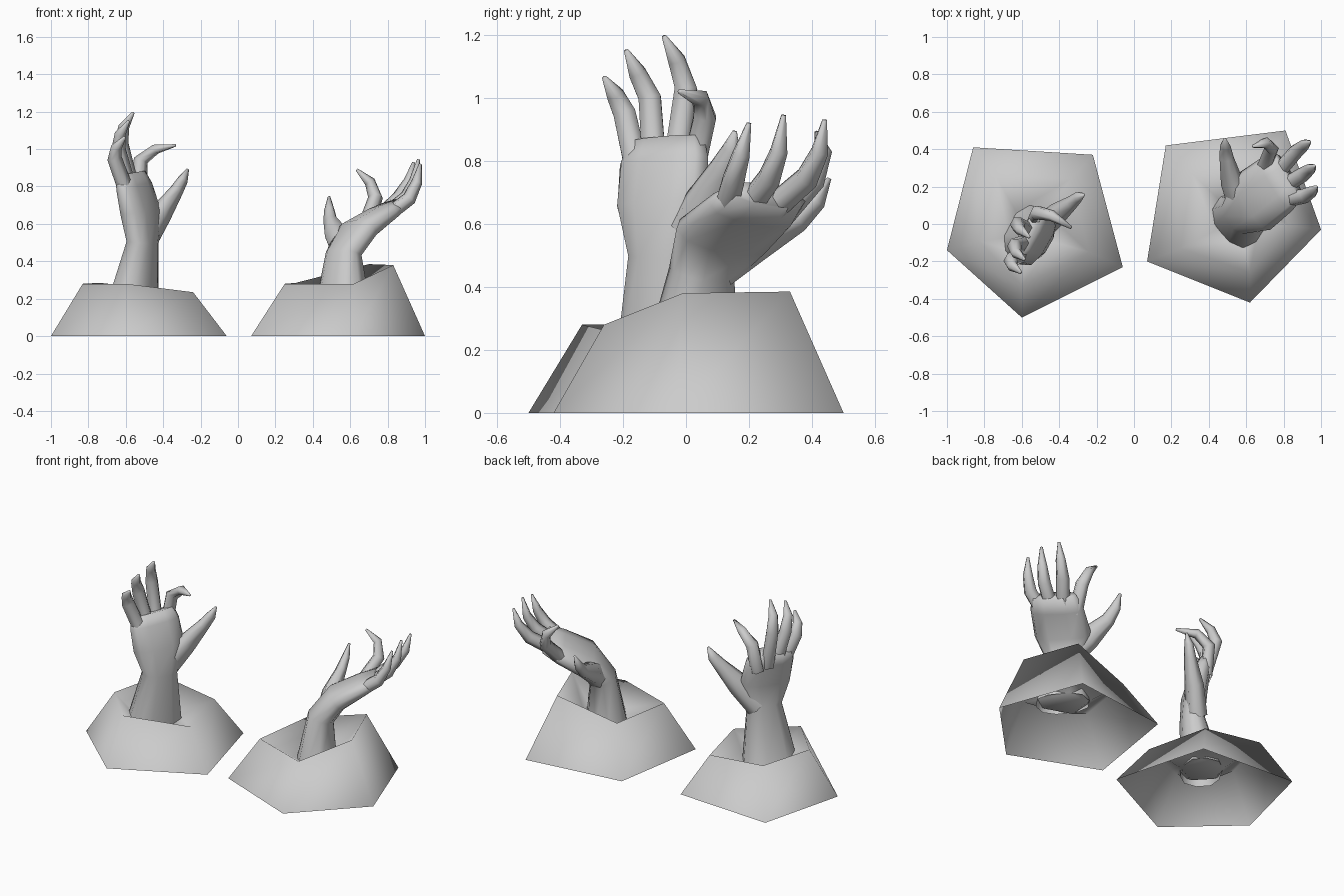
import bpy, bmesh, math
from mathutils import Vector

cube = bpy.data.objects.get("Cube")
if cube:
    bpy.data.objects.remove(cube, do_unlink=True)

clay = bpy.data.materials.new("clay_grey")
clay.use_nodes = True
clay.diffuse_color = (0.6, 0.6, 0.6, 1)
clay.node_tree.nodes["Principled BSDF"].inputs["Base Color"].default_value = (0.6, 0.6, 0.6, 1)


def finish(bm, name):
    bmesh.ops.recalc_face_normals(bm, faces=bm.faces)
    mesh = bpy.data.meshes.new(name)
    for f in bm.faces:
        f.smooth = True
    bm.to_mesh(mesh)
    bm.free()
    mesh.materials.append(clay)
    obj = bpy.data.objects.new(name, mesh)
    bpy.context.collection.objects.link(obj)


def skin(bm, rings):
    """Join neighbouring rings of vertices with quads."""
    for a, b in zip(rings, rings[1:]):
        n = len(a)
        for i in range(n):
            j = (i + 1) % n
            bm.faces.new((a[i], a[j], b[j], b[i]))


def full(t):
    """Swell a sine or cosine so that sections are rounder than an ellipse."""
    return math.copysign(abs(t) ** 0.8, t)


def loft(name, sections, across, sides, level_start=False):
    """Loft rounded sections (centre, half width, half thickness) along their path."""
    bm = bmesh.new()
    points = [Vector(s[0]) for s in sections]
    rings = []
    for k, (_, width, thick) in enumerate(sections):
        axis = (points[min(k + 1, len(points) - 1)] - points[max(k - 1, 0)]).normalized()
        if level_start and k == 0:
            axis = Vector((0, 0, 1))
        u = Vector(across)
        u = (u - axis * u.dot(axis)).normalized()
        v = axis.cross(u)
        rings.append([bm.verts.new(points[k]
                      + u * width * full(math.cos(math.tau * i / sides))
                      + v * thick * full(math.sin(math.tau * i / sides)))
                      for i in range(sides)])
    skin(bm, rings)
    bm.faces.new(rings[-1])
    finish(bm, name)


def mound(name, base, top, socket):
    """Open-bottomed five-sided plinth whose top dips into a wrist socket."""
    bm = bmesh.new()
    low = [bm.verts.new((x, y, 0)) for x, y in base]
    high = [bm.verts.new(p) for p in top]
    centre = Vector(socket)
    dip = []
    for p in top:
        q = centre.lerp(Vector(p), 0.4)
        dip.append(bm.verts.new((q.x, q.y, centre.z)))
    skin(bm, [low, high, dip])
    bm.faces.new(dip)
    finish(bm, name)


def hand(side, across, palm, fingers):
    loft(side + "_palm", palm, across, 10, True)
    for finger, path in fingers.items():
        # sturdy base, slimmer joints, pointed tip
        radii = (0.08, 0.07, 0.043, 0.033, 0.008) if finger == "thumb" else (0.043, 0.04, 0.03, 0.008)
        flat = 0.75 if finger == "thumb" else 0.9
        loft(side + "_" + finger, [(p, r, r * flat) for p, r in zip(path, radii)], across, 6)


# Plinths
mound("right_mound",
      [(-1, -.14), (-.6, -.5), (-.06, -.23), (-.22, .37), (-.86, .41)],
      [(-.83, -.09, .28), (-.6, -.33, .28), (-.24, -.15, .235), (-.34, .24, .24), (-.74, .26, .285)],
      (-.56, -.06, .16))
mound("left_mound",
      [(.07, -.2), (.62, -.42), (1, -.03), (.81, .5), (.17, .42)],
      [(.25, -.13, .28), (.62, -.26, .28), (.83, -.01, .38), (.7, .33, .385), (.31, .27, .285)],
      (.56, .03, .17))

# Upright hand
hand("right", (.5, .86, 0),
     [((-.565, -.06, .16), .17, .12), ((-.51, -.08, .5), .11, .07),
      ((-.52, -.075, .66), .165, .07), ((-.555, -.07, .8), .16, .055),
      ((-.575, -.065, .865), .14, .042)],
     {"pinky": [(-.595, -.155, .77), (-.66, -.195, .95), (-.65, -.225, 1.01), (-.605, -.26, 1.065)],
      "ring_finger": [(-.58, -.1, .78), (-.64, -.115, 1.0), (-.63, -.155, 1.08), (-.585, -.19, 1.15)],
      "middle_finger": [(-.565, -.035, .78), (-.625, .0, 1.03), (-.61, -.03, 1.12), (-.56, -.07, 1.195)],
      "index_finger": [(-.53, .02, .76), (-.52, .06, .94), (-.44, .045, 1.0), (-.335, -.02, 1.02)],
      "thumb": [(-.5, -.03, .51), (-.415, .05, .65), (-.33, .115, .775),
                (-.295, .145, .835), (-.268, .155, .893)]})

# Reaching hand
hand("left", (-.6, .77, -.2),
     [((.56, .02, .17), .16, .12), ((.565, .05, .44), .11, .08),
      ((.635, .115, .56), .175, .07), ((.76, .21, .645), .165, .055),
      ((.83, .26, .69), .14, .04)],
     {"pinky": [(.79, .125, .64), (.915, .15, .735), (.955, .175, .82), (.975, .2, .92)],
      "ring_finger": [(.79, .195, .65), (.905, .265, .745), (.945, .295, .83), (.965, .31, .945)],
      "middle_finger": [(.76, .265, .64), (.865, .385, .745), (.915, .425, .83), (.94, .44, .93)],
      "index_finger": [(.69, .29, .61), (.735, .405, .74), (.705, .435, .825), (.635, .415, .89)],
      "thumb": [(.57, .1, .46), (.525, .22, .54), (.495, .355, .61),
                (.488, .415, .67), (.487, .455, .745)]})
